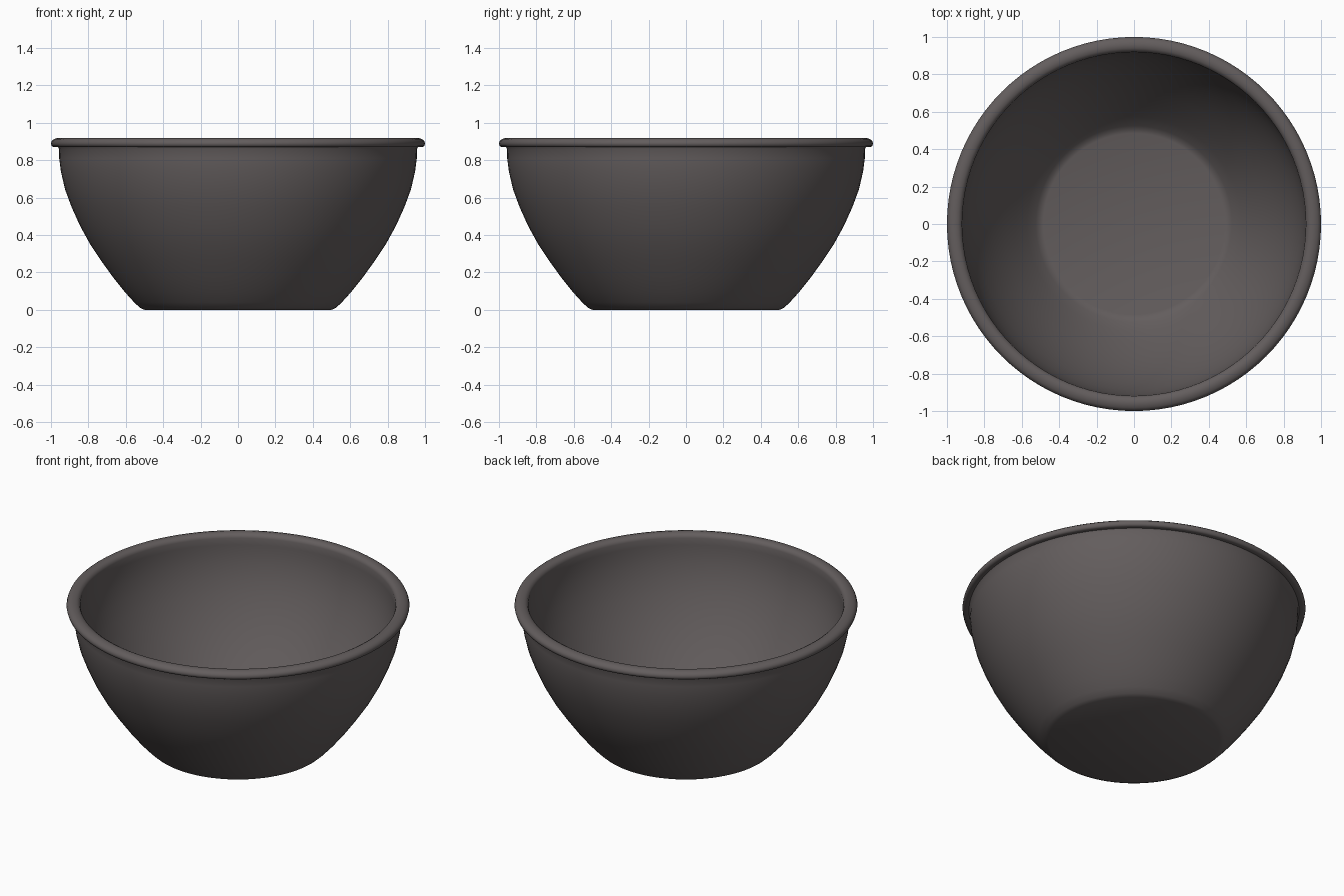
import bpy, bmesh, math

if "Cube" in bpy.data.objects:
    bpy.data.objects.remove(bpy.data.objects["Cube"])

SEGMENTS = 96

# Bowl cross-section (radius, height): base, outer wall, rolled rim, inner wall, floor
outer = [(0, 0), (0.50, 0), (0.525, 0.012), (0.555, 0.04), (0.605, 0.095), (0.665, 0.17),
         (0.73, 0.26), (0.79, 0.35), (0.845, 0.45), (0.89, 0.55), (0.925, 0.645),
         (0.947, 0.74), (0.956, 0.81), (0.957, 0.86)]
rim = [(0.963, 0.872), (0.985, 0.87), (0.996, 0.876), (1.0, 0.89), (0.995, 0.904),
       (0.982, 0.914), (0.96, 0.92), (0.94, 0.917), (0.925, 0.908), (0.919, 0.893)]
inner = [(0.918, 0.85), (0.915, 0.80), (0.906, 0.735), (0.885, 0.65), (0.852, 0.56),
         (0.808, 0.465), (0.755, 0.37), (0.697, 0.28), (0.632, 0.19), (0.573, 0.115),
         (0.525, 0.063), (0.505, 0.048), (0.485, 0.042), (0, 0.04)]
profile = outer + rim + inner

# Spin the section around the vertical axis
bm = bmesh.new()
verts = [bm.verts.new((r, 0, z)) for r, z in profile]
edges = [bm.edges.new(pair) for pair in zip(verts, verts[1:])]
bmesh.ops.spin(bm, geom=verts + edges, cent=(0, 0, 0), axis=(0, 0, 1),
               angle=math.tau, steps=SEGMENTS, use_merge=False)
bmesh.ops.remove_doubles(bm, verts=bm.verts, dist=0.0005)
bmesh.ops.recalc_face_normals(bm, faces=bm.faces)

mesh = bpy.data.meshes.new("mixing_bowl")
bm.to_mesh(mesh)
bm.free()
bowl = bpy.data.objects.new("mixing_bowl", mesh)
bpy.context.collection.objects.link(bowl)

# Single dark warm grey
grey = bpy.data.materials.new("dark_warm_grey")
grey.diffuse_color = (0.125, 0.11, 0.11, 1)
grey.use_nodes = True
grey.node_tree.nodes["Principled BSDF"].inputs["Base Color"].default_value = grey.diffuse_color
mesh.materials.append(grey)

bpy.context.view_layer.objects.active = bowl
bowl.select_set(True)
bpy.ops.object.shade_smooth_by_angle(angle=math.radians(50))
